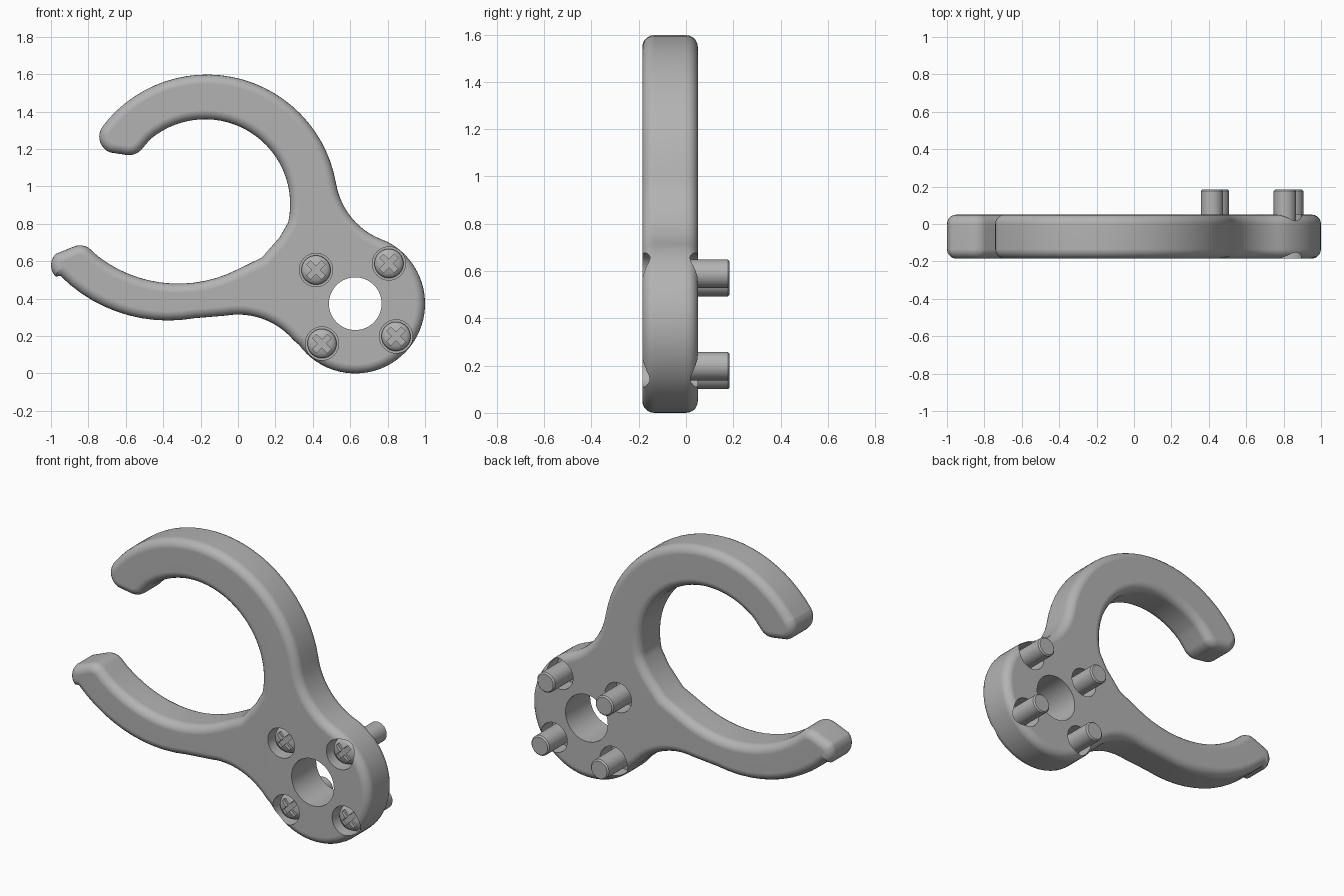
import bpy, bmesh, math
from mathutils import Vector, Matrix

cube = bpy.data.objects.get("Cube")
if cube:
    bpy.data.objects.remove(cube, do_unlink=True)

grey = bpy.data.materials.new("plain_grey")
grey.use_nodes = True
grey.diffuse_color = (0.45, 0.45, 0.45, 1)
grey.node_tree.nodes["Principled BSDF"].inputs["Base Color"].default_value = grey.diffuse_color

FRONT, BACK = -0.185, 0.05
FLOOR_FRONT, FLOOR_BACK = -0.10, -0.06
SCREWS = [(0.417, 0.553), (0.807, 0.588), (0.845, 0.198), (0.449, 0.16)]


def make_object(name, bm):
    bmesh.ops.recalc_face_normals(bm, faces=bm.faces)
    mesh = bpy.data.meshes.new(name)
    bm.to_mesh(mesh)
    bm.free()
    mesh.materials.append(grey)
    obj = bpy.data.objects.new(name, mesh)
    bpy.context.collection.objects.link(obj)
    return obj


def activate(obj):
    bpy.ops.object.select_all(action="DESELECT")
    obj.select_set(True)
    bpy.context.view_layer.objects.active = obj


def apply(obj, kind, **settings):
    activate(obj)
    mod = obj.modifiers.new(kind.lower(), kind)
    for key, value in settings.items():
        setattr(mod, key, value)
    bpy.ops.object.modifier_apply(modifier=mod.name)


def cut(obj, cutter):
    cutter.hide_render = True
    apply(obj, "BOOLEAN", operation="DIFFERENCE", solver="EXACT", object=cutter)
    bpy.data.objects.remove(cutter, do_unlink=True)


def smooth(obj):
    activate(obj)
    bpy.ops.object.shade_smooth_by_angle(angle=math.radians(35))
    apply(obj, "WEIGHTED_NORMAL", keep_sharp=True)


def lathe(name, profile, x, z):
    """Turn (radius, y) points about an axis along y."""
    bm = bmesh.new()
    verts = [bm.verts.new((r, y, 0)) for r, y in profile]
    edges = [bm.edges.new(pair) for pair in zip(verts, verts[1:])]
    bmesh.ops.spin(bm, geom=verts + edges, cent=(0, 0, 0), axis=(0, 1, 0),
                   angle=math.tau, steps=40, use_duplicate=False)
    bmesh.ops.remove_doubles(bm, verts=bm.verts, dist=0.0005)
    bmesh.ops.translate(bm, verts=bm.verts, vec=(x, 0, z))
    return make_object(name, bm)


def drill(name, radius, y0, y1, x, z):
    return lathe(name, [(0, y0), (radius, y0), (radius, y1), (0, y1)], x, z)


def bar(name, x, z, angle):
    bm = bmesh.new()
    turn = Matrix.Rotation(angle, 4, "Y")
    size = Matrix.Diagonal((0.11, 0.05, 0.03, 1))
    bmesh.ops.create_cube(bm, size=1,
                          matrix=Matrix.Translation((x, -0.158, z)) @ turn @ size)
    return make_object(name, bm)


# Outline of the open hook and round mounting plate, as arcs in order
outline = []


def add(x, z):
    p = Vector((x, FRONT, z))
    if not outline or (p - outline[-1]).length > 0.015:
        outline.append(p)


def arc(x, z, r, start, end):
    n = max(4, round(abs(end - start) / 5))
    for i in range(n + 1):
        a = math.radians(start + (end - start) * i / n)
        add(x + r * math.cos(a), z + r * math.sin(a))


arc(-0.166, 0.898, 0.70, 143, 10)       # upper arm, outside
arc(0.909, 1.08, 0.39, 190, 248)        # neck fillet, right
arc(0.627, 0.373, 0.373, 68, -144)      # mounting plate
arc(0, -0.075, 0.39, 35, 100)           # neck fillet, below
arc(-0.374, 1.096, 0.813, -80, -135)    # lower arm, outside
arc(-0.914, 0.578, 0.086, 224, 125)     # lower tip
arc(-0.845, 0.599, 0.086, 115, 45)
arc(-0.32, 1.18, 0.70, 232, 297)        # lower arm, inside
add(0.128, 0.62)
add(0.222, 0.727)
arc(-0.176, 0.904, 0.455, -12, 130)     # upper arm, inside
arc(-0.583, 1.257, 0.09, 315, 258)      # upper tip
arc(-0.652, 1.266, 0.09, 250, 148)

bm = bmesh.new()
face = bm.faces.new([bm.verts.new(p) for p in outline])
extruded = bmesh.ops.extrude_face_region(bm, geom=[face])["geom"]
bmesh.ops.translate(bm, vec=(0, BACK - FRONT, 0),
                    verts=[g for g in extruded if isinstance(g, bmesh.types.BMVert)])
body = make_object("hook_body", bm)
apply(body, "BEVEL", width=0.05, segments=5, limit_method="ANGLE",
      angle_limit=math.radians(60), use_clamp_overlap=False)

# Centre hole, and a counterbore on both sides of each screw
cut(body, drill("centre_hole", 0.141, -0.3, 0.2, 0.627, 0.373))
for x, z in SCREWS:
    cut(body, drill("front_recess", 0.089, -0.3, FLOOR_FRONT, x, z))
    cut(body, drill("back_recess", 0.089, FLOOR_BACK, 0.2, x, z))
smooth(body)

# Screws with domed cross-slotted heads and chamfered ends
screw_profile = [(0, -0.157), (0.03, -0.155), (0.055, -0.149), (0.071, -0.14),
                 (0.078, -0.127), (0.078, -0.096), (0.06, -0.096),
                 (0.06, 0.177), (0.052, 0.185), (0, 0.185)]
for i, (x, z) in enumerate(SCREWS):
    screw = lathe(f"screw_{i + 1}", screw_profile, x, z)
    for turn in (1, 3):
        cut(screw, bar("slot_cutter", x, z, turn * math.pi / 4))
    smooth(screw)
